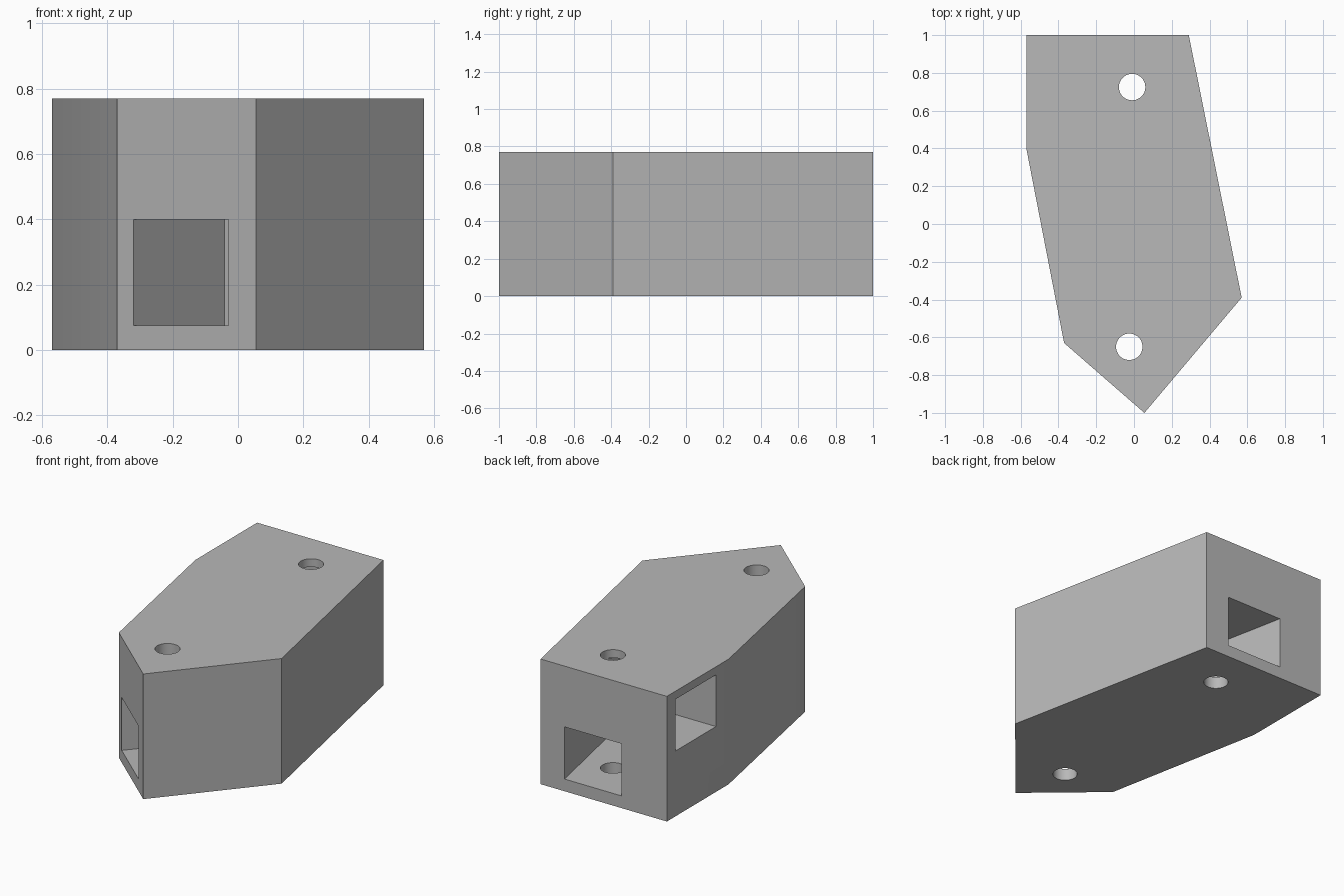
import bpy
import bmesh
from math import atan2, radians
from mathutils import Matrix, Vector

cube = bpy.data.objects.get("Cube")
if cube:
    bpy.data.objects.remove(cube, do_unlink=True)

HEIGHT = 0.77

grey = bpy.data.materials.new("plain_grey")
grey.use_nodes = True
colour = (0.48, 0.48, 0.48, 1)
grey.diffuse_color = colour
grey.node_tree.nodes["Principled BSDF"].inputs["Base Color"].default_value = colour


def make_object(name, bm):
    bmesh.ops.recalc_face_normals(bm, faces=bm.faces)
    mesh = bpy.data.meshes.new(name)
    bm.to_mesh(mesh)
    bm.free()
    mesh.materials.append(grey)
    obj = bpy.data.objects.new(name, mesh)
    bpy.context.collection.objects.link(obj)
    return obj


def pocket(name, mouth, direction, width, depth, low, high):
    """Box running inward from the mouth centre, overshooting the outer wall."""
    over = 0.2
    inward = Vector(direction).normalized()
    centre = Vector(mouth) + inward * (depth - over) / 2
    bm = bmesh.new()
    bmesh.ops.create_cube(bm, size=1, matrix=(
        Matrix.Translation((centre.x, centre.y, (low + high) / 2))
        @ Matrix.Rotation(atan2(inward.y, inward.x), 4, "Z")
        @ Matrix.Diagonal((depth + over, width, high - low, 1))))
    return make_object(name, bm)


def bolt_hole(name, x, y):
    bm = bmesh.new()
    bmesh.ops.create_cone(bm, cap_ends=True, segments=48, radius1=0.07,
                          radius2=0.07, depth=HEIGHT * 2,
                          matrix=Matrix.Translation((x, y, HEIGHT / 2)))
    return make_object(name, bm)


# Six-sided block
outline = [(-0.57, 1), (-0.57, 0.4), (-0.37, -0.63),
           (0.055, -1), (0.57, -0.39), (0.29, 1)]
bm = bmesh.new()
base = bm.faces.new([bm.verts.new((x, y, 0)) for x, y in outline])
top = bmesh.ops.extrude_face_region(bm, geom=[base])
bmesh.ops.translate(bm, vec=(0, 0, HEIGHT),
                    verts=[v for v in top["geom"] if isinstance(v, bmesh.types.BMVert)])
block = make_object("angled_block", bm)

# Blind square pockets and vertical bolt holes
cutters = [
    pocket("front_pocket", (-0.175, -0.8), (0.657, 0.755), 0.385, 0.425, 0.075, 0.4),
    pocket("back_pocket", (-0.068, 1), (0.2, -0.98), 0.381, 0.63, 0.075, 0.396),
    pocket("side_pocket", (-0.57, 0.72), (1, 0), 0.395, 0.62, 0.402, 0.72),
    bolt_hole("front_bolt_hole", -0.025, -0.65),
    bolt_hole("back_bolt_hole", -0.01, 0.725),
]
bpy.context.view_layer.objects.active = block
for cutter in cutters:
    cutter.hide_render = True
    cut = block.modifiers.new(cutter.name, "BOOLEAN")
    cut.operation = "DIFFERENCE"
    cut.solver = "EXACT"
    cut.object = cutter
    bpy.ops.object.modifier_apply(modifier=cut.name)
    bpy.data.objects.remove(cutter, do_unlink=True)

# Round hole walls, crisp edges elsewhere
bpy.ops.object.select_all(action="DESELECT")
block.select_set(True)
bpy.ops.object.shade_smooth_by_angle(angle=radians(30))
